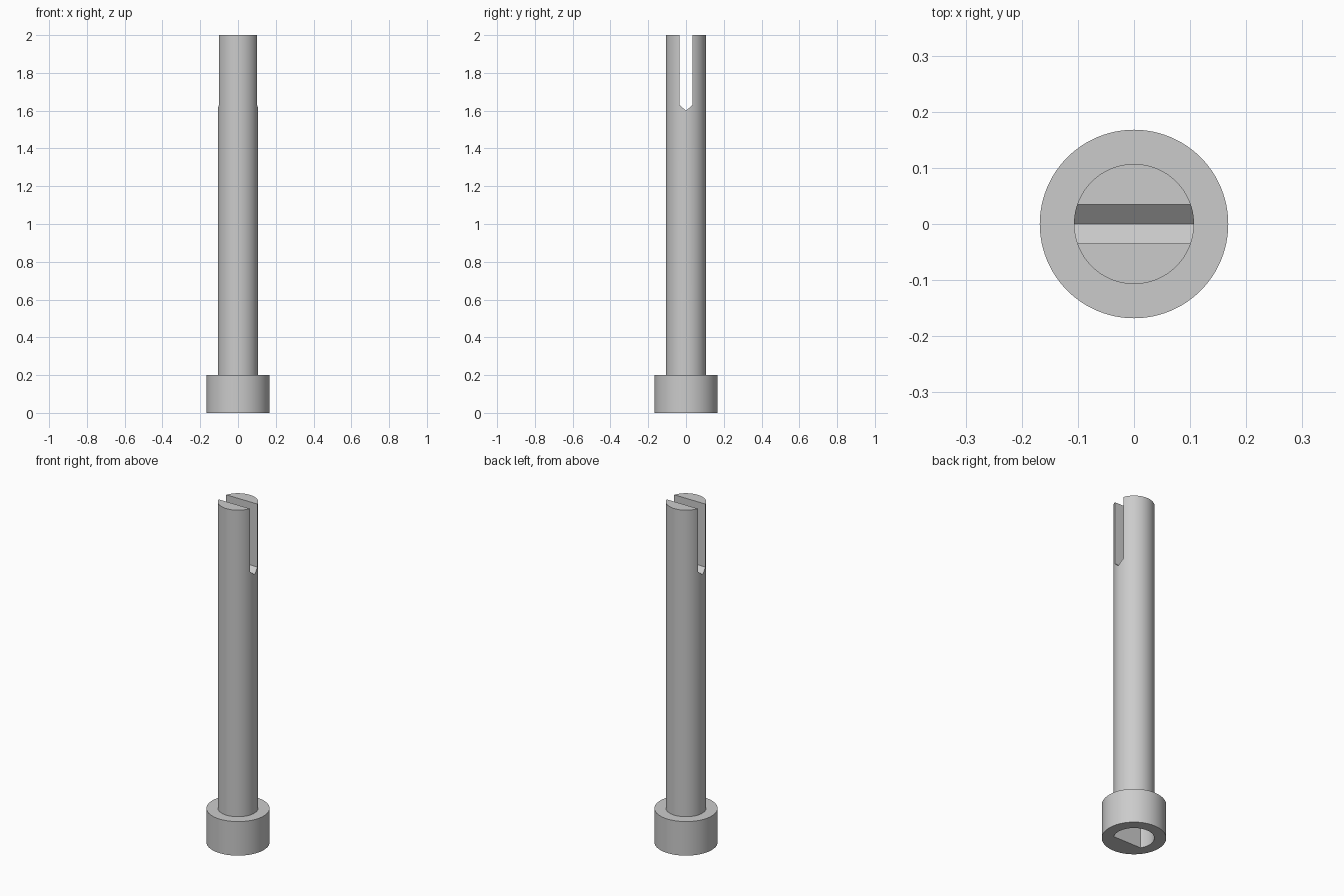
import bpy, bmesh, math

cube = bpy.data.objects.get("Cube")
if cube:
    bpy.data.objects.remove(cube, do_unlink=True)

SHAFT_R, COLLAR_R, BORE_R = 0.107, 0.168, 0.106
COLLAR_H, TOP, BORE_DEPTH = 0.2, 2.0, 0.195
SLOT_HALF, SLOT_TIP, SLOT_SHOULDER = 0.035, 1.6, 1.63
FLAT_Y = -0.055
SIDES = 96

grey = bpy.data.materials.new("plain grey")
grey.use_nodes = True
grey.diffuse_color = (0.6, 0.6, 0.6, 1)
grey.node_tree.nodes["Principled BSDF"].inputs["Base Color"].default_value = (0.6, 0.6, 0.6, 1)


def finish(name, bm):
    """Turn a bmesh into a linked object with the grey material."""
    bmesh.ops.recalc_face_normals(bm, faces=bm.faces)
    mesh = bpy.data.meshes.new(name)
    bm.to_mesh(mesh)
    bm.free()
    mesh.materials.append(grey)
    obj = bpy.data.objects.new(name, mesh)
    bpy.context.collection.objects.link(obj)
    return obj


def extrude(name, points, offset):
    """Extrude a closed outline of 3D points into a solid prism."""
    bm = bmesh.new()
    face = bm.faces.new([bm.verts.new(p) for p in points])
    side = bmesh.ops.extrude_face_region(bm, geom=[face])["geom"]
    verts = [v for v in side if isinstance(v, bmesh.types.BMVert)]
    bmesh.ops.translate(bm, verts=verts, vec=offset)
    return finish(name, bm)


def lathe(name, profile):
    """Spin an (r, z) profile around the z axis."""
    bm = bmesh.new()
    verts = [bm.verts.new((r, 0, z)) for r, z in profile]
    edges = [bm.edges.new(pair) for pair in zip(verts, verts[1:])]
    bmesh.ops.spin(bm, geom=verts + edges, cent=(0, 0, 0), axis=(0, 0, 1),
                   angle=math.tau, steps=SIDES, use_duplicate=False)
    bmesh.ops.remove_doubles(bm, verts=bm.verts, dist=1e-5)
    return finish(name, bm)


# Shaft and collar as one turned solid
pin = lathe("slotted_pin", [(0, 0), (COLLAR_R, 0), (COLLAR_R, COLLAR_H),
                            (SHAFT_R, COLLAR_H), (SHAFT_R, TOP), (0, TOP)])

# Slot with a V-shaped floor, running left to right through the shaft top
slot = [(-SLOT_HALF, TOP + 0.1), (-SLOT_HALF, SLOT_SHOULDER), (0, SLOT_TIP),
        (SLOT_HALF, SLOT_SHOULDER), (SLOT_HALF, TOP + 0.1)]
slot_cutter = extrude("slot_cutter", [(-0.3, y, z) for y, z in slot], (0.6, 0, 0))

# D-shaped socket in the underside, with its flat toward the front
start = math.asin(FLAT_Y / BORE_R)
sweep = math.pi - 2 * start
arc = [start + sweep * i / SIDES for i in range(SIDES + 1)]
socket_cutter = extrude("socket_cutter",
                        [(BORE_R * math.cos(a), BORE_R * math.sin(a), -0.1) for a in arc],
                        (0, 0, BORE_DEPTH + 0.1))

# Cut both openings
bpy.ops.object.select_all(action="DESELECT")
bpy.context.view_layer.objects.active = pin
pin.select_set(True)
for cutter in (slot_cutter, socket_cutter):
    mod = pin.modifiers.new(cutter.name, "BOOLEAN")
    mod.operation = "DIFFERENCE"
    mod.solver = "EXACT"
    mod.object = cutter
    bpy.ops.object.modifier_apply(modifier=mod.name)
    bpy.data.objects.remove(cutter, do_unlink=True)

bpy.ops.object.shade_smooth_by_angle(angle=math.radians(25))
